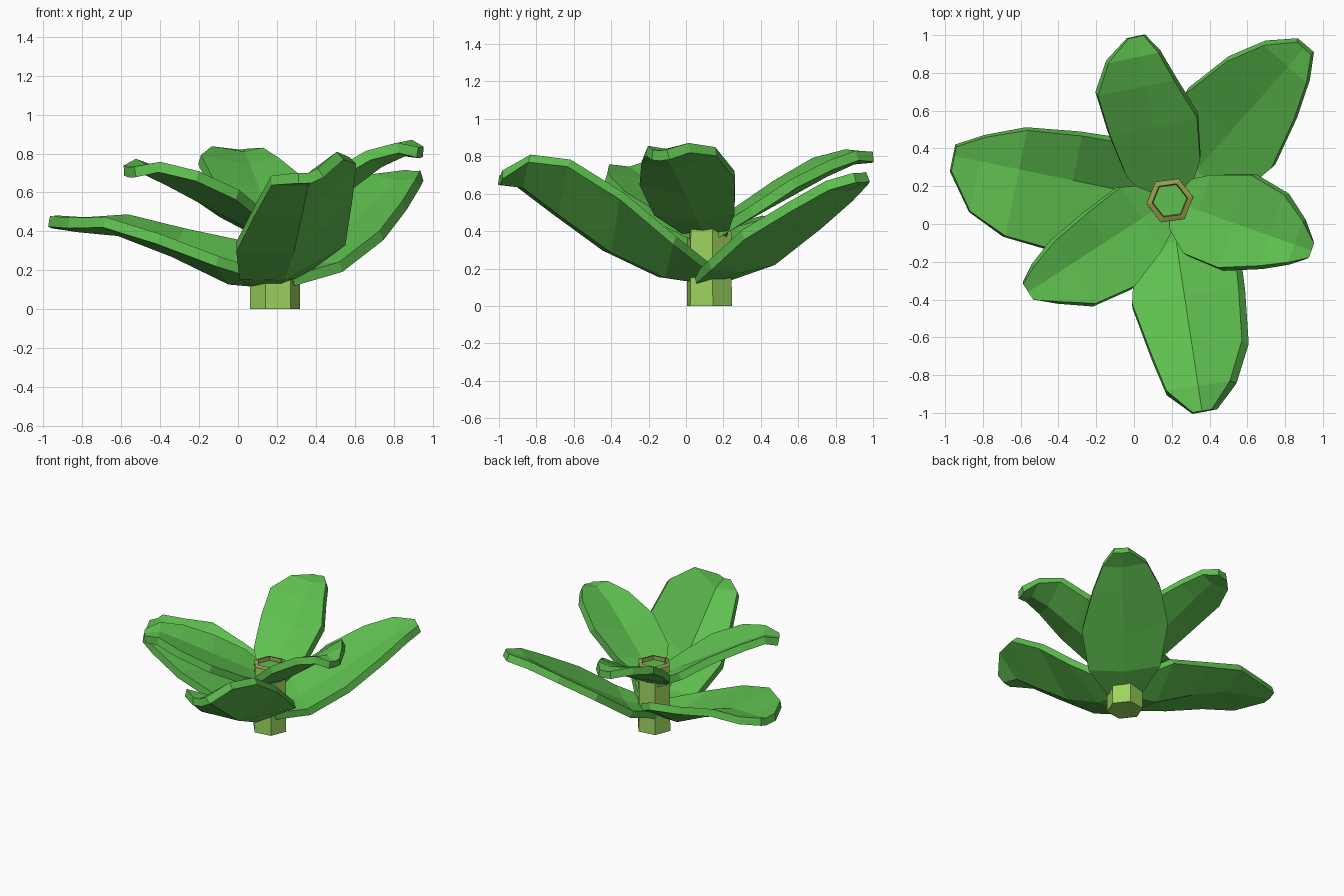
import bpy, bmesh, math
from mathutils import Vector

if "Cube" in bpy.data.objects:
    bpy.data.objects.remove(bpy.data.objects["Cube"])

STEM = Vector((0.19, 0.125))
STATIONS = (0.0, 0.2, 0.45, 0.7, 0.88, 1.0)     # fractions along a leaf
CUP = (0.4, 0.6, 1.0, 1.0, 0.8, 0.5)            # how the edge lift varies along it


def material(name, rgb):
    m = bpy.data.materials.new(name)
    m.diffuse_color = (*rgb, 1)
    m.use_nodes = True
    m.node_tree.nodes["Principled BSDF"].inputs["Base Color"].default_value = m.diffuse_color
    return m


LEAF = material("leaf green", (0.115, 0.53, 0.08))
STALK = material("stem light green", (0.34, 0.66, 0.115))
RIM = material("stem rim olive", (0.30, 0.33, 0.08))


def add_object(name, bm, mats):
    me = bpy.data.meshes.new(name)
    bm.to_mesh(me)
    bm.free()
    for m in mats:
        me.materials.append(m)
    ob = bpy.data.objects.new(name, me)
    bpy.context.collection.objects.link(ob)
    return ob


def leaf(name, tip, left, right, heights, lift_left, lift_right, cup=CUP):
    """Creased leaf from the stem to tip: half widths and rib heights per station."""
    axis = Vector(tip) - STEM
    side = Vector((-axis.y, axis.x)).normalized()
    bm = bmesh.new()
    rows = []
    for t, l, r, z, c in zip(STATIONS, left, right, heights, cup):
        p = STEM + axis * t
        a, b = p + side * l, p - side * r
        rows.append([bm.verts.new((a.x, a.y, z + l * c * lift_left)),
                     bm.verts.new((p.x, p.y, z)),
                     bm.verts.new((b.x, b.y, z + r * c * lift_right))])
    for q, s in zip(rows, rows[1:]):
        for i in range(2):
            bm.faces.new((q[i], q[i + 1], s[i + 1], s[i]))
    ob = add_object(name, bm, [LEAF])
    mod = ob.modifiers.new("thickness", 'SOLIDIFY')
    mod.thickness = 0.055
    mod.offset = -1


# lower tier of leaves
leaf("lower_leaf_left", (-0.95, 0.36), (.12, .30, .38, .36, .27, .08),
     (.12, .25, .24, .21, .13, .05), (.16, .18, .32, .43, .45, .47), .22, .5,
     (1.1, 1.4, .8, .55, .35, .5))
leaf("lower_leaf_back", (0.90, 0.93), (.12, .25, .31, .26, .17, .05),
     (.12, .25, .29, .21, .13, .05), (.17, .23, .38, .54, .66, .71), .25, .08)
leaf("lower_leaf_front", (0.36, -0.99), (.12, .30, .29, .265, .17, .05),
     (.12, .22, .28, .22, .17, .05), (.17, .20, .33, .53, .68, .70), .95, .05)

# upper tier of leaves
leaf("upper_leaf_back", (0.01, 0.99), (.10, .20, .24, .26, .17, .04),
     (.10, .20, .23, .15, .10, .04), (.40, .50, .62, .74, .81, .82), .2, .25)
leaf("upper_leaf_right", (0.94, -0.14), (.10, .20, .27, .23, .13, .04),
     (.10, .24, .25, .17, .10, .04), (.40, .50, .64, .78, .84, .83), .3, .2)
leaf("upper_leaf_left", (-0.56, -0.36), (.10, .20, .28, .245, .13, .05),
     (.10, .20, .18, .15, .10, .05), (.40, .48, .58, .68, .745, .73), .12, .35)

# hexagonal stem with a recessed top
bm = bmesh.new()
N = 6


def ring(radius, z):
    return [bm.verts.new((STEM.x + radius * math.cos(math.radians(8) + i * math.tau / N),
                          STEM.y + radius * math.sin(math.radians(8) + i * math.tau / N), z))
            for i in range(N)]


rings = [ring(.13, 0), ring(.125, .51), ring(.095, .52), ring(.09, .49)]
bm.faces.new(rings[0][::-1])
for k, (lo, hi) in enumerate(zip(rings, rings[1:])):
    for i in range(N):
        j = (i + 1) % N
        bm.faces.new((lo[i], lo[j], hi[j], hi[i])).material_index = 1 if k else 0
bm.faces.new(rings[-1]).material_index = 2
add_object("stem", bm, [STALK, RIM, LEAF])
